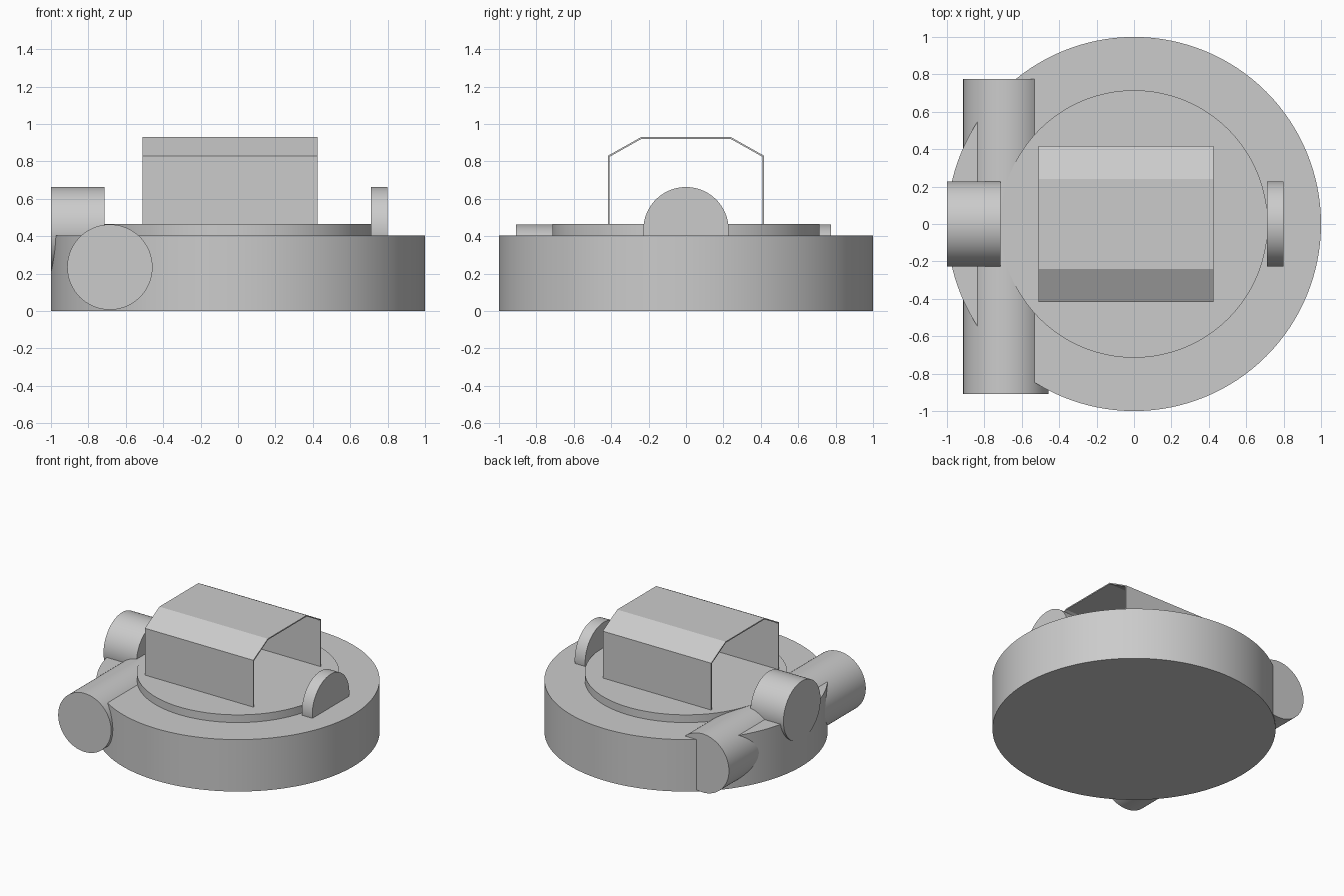
import bpy
import math

if "Cube" in bpy.data.objects:
    bpy.data.objects.remove(bpy.data.objects["Cube"], do_unlink=True)

# One plain grey for the whole model
grey = bpy.data.materials.new("plain_grey")
grey.use_nodes = True
colour = (0.6, 0.6, 0.6, 1)
grey.diffuse_color = colour
grey.node_tree.nodes["Principled BSDF"].inputs["Base Color"].default_value = colour


def cylinder(name, radius, start, end, axis, centre=(0, 0, 0)):
    """Smooth closed cylinder running from start to end along one axis."""
    location = list(centre)
    location["xyz".index(axis)] = (start + end) / 2
    turn = {"x": (0, math.pi / 2, 0), "y": (math.pi / 2, 0, 0), "z": (0, 0, 0)}[axis]
    bpy.ops.mesh.primitive_cylinder_add(
        vertices=128, radius=radius, depth=end - start, location=location, rotation=turn)
    part = bpy.context.object
    part.name = name
    part.data.materials.append(grey)
    bpy.ops.object.shade_smooth_by_angle(angle=math.radians(30))
    return part


# Round body and raised deck
cylinder("base", 1.0, 0, 0.405, "z")
cylinder("deck", 0.715, 0.39, 0.465, "z")

# Long tube set into the right side of the base
cylinder("side_tube", 0.228, -0.91, 0.775, "y", (-0.685, 0, 0.235))

# Crosswise stub and thin disc at opposite edges of the deck
cylinder("right_stub", 0.228, -1.0, -0.715, "x", (0, 0, 0.435))
cylinder("left_disc", 0.228, 0.71, 0.80, "x", (0, 0, 0.435))

# Thin open-ended canopy with sloped shoulders
half = [(0.418, 0.46), (0.418, 0.83), (0.24, 0.93)]
profile = [(-y, z) for y, z in half] + half[::-1]
verts = [(x, y, z) for y, z in profile for x in (-0.51, 0.425)]
faces = [(2 * i, 2 * i + 1, 2 * i + 3, 2 * i + 2) for i in range(len(profile) - 1)]
mesh = bpy.data.meshes.new("canopy")
mesh.from_pydata(verts, [], faces)
mesh.materials.append(grey)
canopy = bpy.data.objects.new("canopy", mesh)
bpy.context.collection.objects.link(canopy)
shell = canopy.modifiers.new("thickness", "SOLIDIFY")
shell.thickness = 0.009
shell.offset = -1
shell.use_even_offset = True
